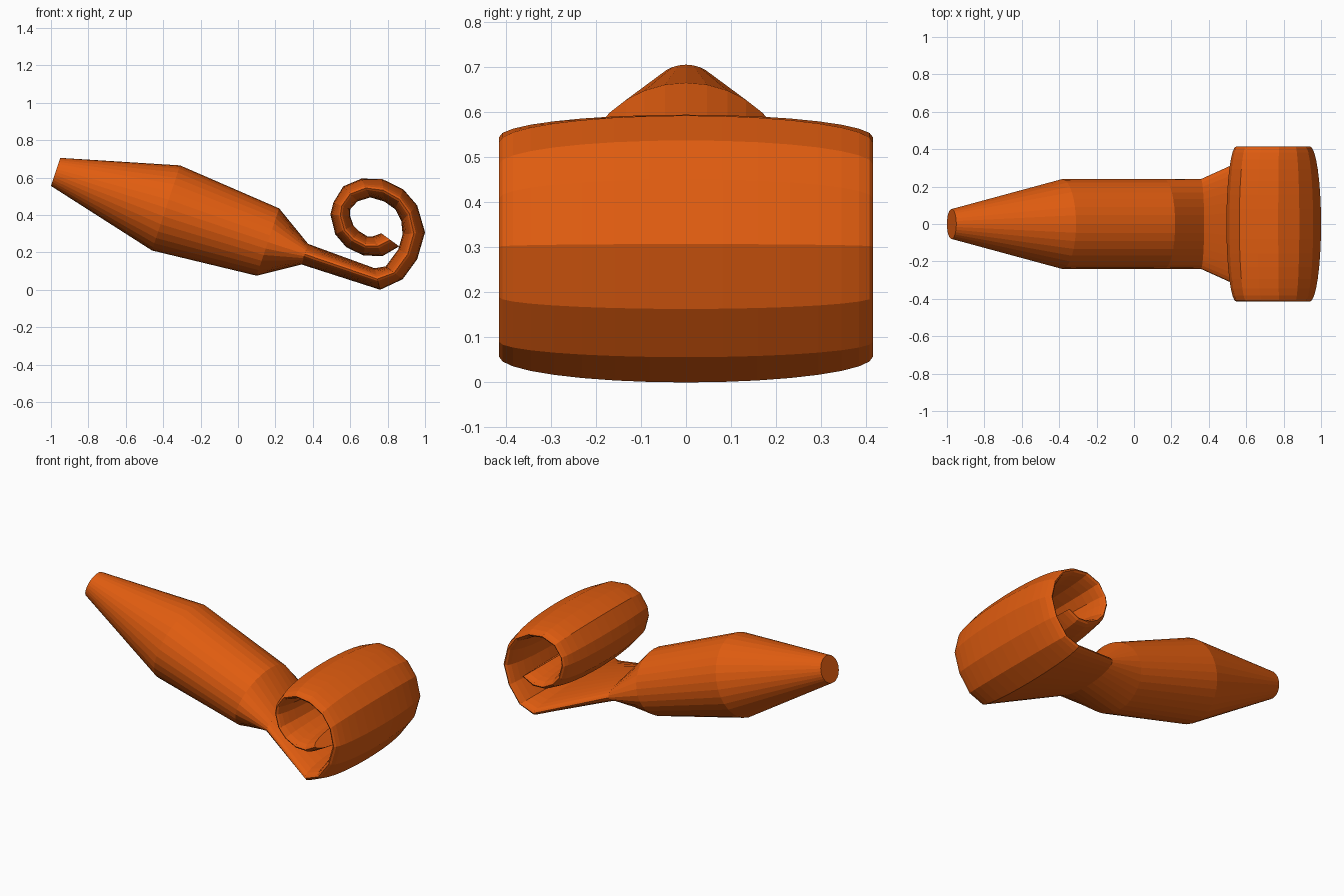
import bpy, bmesh, math
from mathutils import Vector

SIDES = 32
SHEET = 0.415  # half width of the rolled sheet

# Stations along the path: (upper/inner x, z, lower/outer x, z, half width in y)
body = [
    (-0.95, 0.705, -1.00, 0.555, 0.08),
    (-0.31, 0.665, -0.46, 0.21, 0.24),
    (0.22, 0.435, 0.10, 0.075, 0.24),
    (0.375, 0.245, 0.34, 0.135, 0.24),
]
curl = [
    (0.73, 0.115, 0.76, 0.0), (0.79, 0.125, 0.88, 0.056),
    (0.857, 0.216, 0.958, 0.163), (0.88, 0.296, 1.0, 0.307),
    (0.873, 0.366, 0.958, 0.451), (0.841, 0.43, 0.884, 0.537),
    (0.782, 0.472, 0.771, 0.592), (0.707, 0.494, 0.66, 0.594),
    (0.638, 0.472, 0.563, 0.553), (0.60, 0.43, 0.51, 0.467),
    (0.60, 0.392, 0.494, 0.403), (0.617, 0.344, 0.52, 0.296),
    (0.649, 0.312, 0.579, 0.227), (0.691, 0.286, 0.67, 0.184),
    (0.723, 0.286, 0.771, 0.179), (0.766, 0.302, 0.862, 0.232),
]
stations = body + [c + (SHEET,) for c in curl]

orange = bpy.data.materials.new("orange")
orange.diffuse_color = (0.75, 0.108, 0.005, 1)


def ring(bm, xi, zi, xo, zo, half):
    """Elliptical cross-section spanning the two outline points."""
    a, b = Vector((xi, 0, zi)), Vector((xo, 0, zo))
    mid, up = (a + b) / 2, (a - b) / 2
    side = Vector((0, half, 0))
    return [bm.verts.new(mid + up * math.cos(t) + side * math.sin(t))
            for t in (math.tau * i / SIDES for i in range(SIDES))]


# Tapered body flowing into the flattened, curled tail
bm = bmesh.new()
rings = [ring(bm, *s) for s in stations]
for r, s in zip(rings, rings[1:]):
    for i in range(SIDES):
        j = (i + 1) % SIDES
        bm.faces.new((r[i], r[j], s[j], s[i]))
bm.faces.new(rings[0])
bm.faces.new(rings[-1])
bmesh.ops.recalc_face_normals(bm, faces=bm.faces)

mesh = bpy.data.meshes.new("curled_body")
bm.to_mesh(mesh)
bm.free()
mesh.materials.append(orange)
obj = bpy.data.objects.new("curled_body", mesh)
bpy.context.collection.objects.link(obj)
